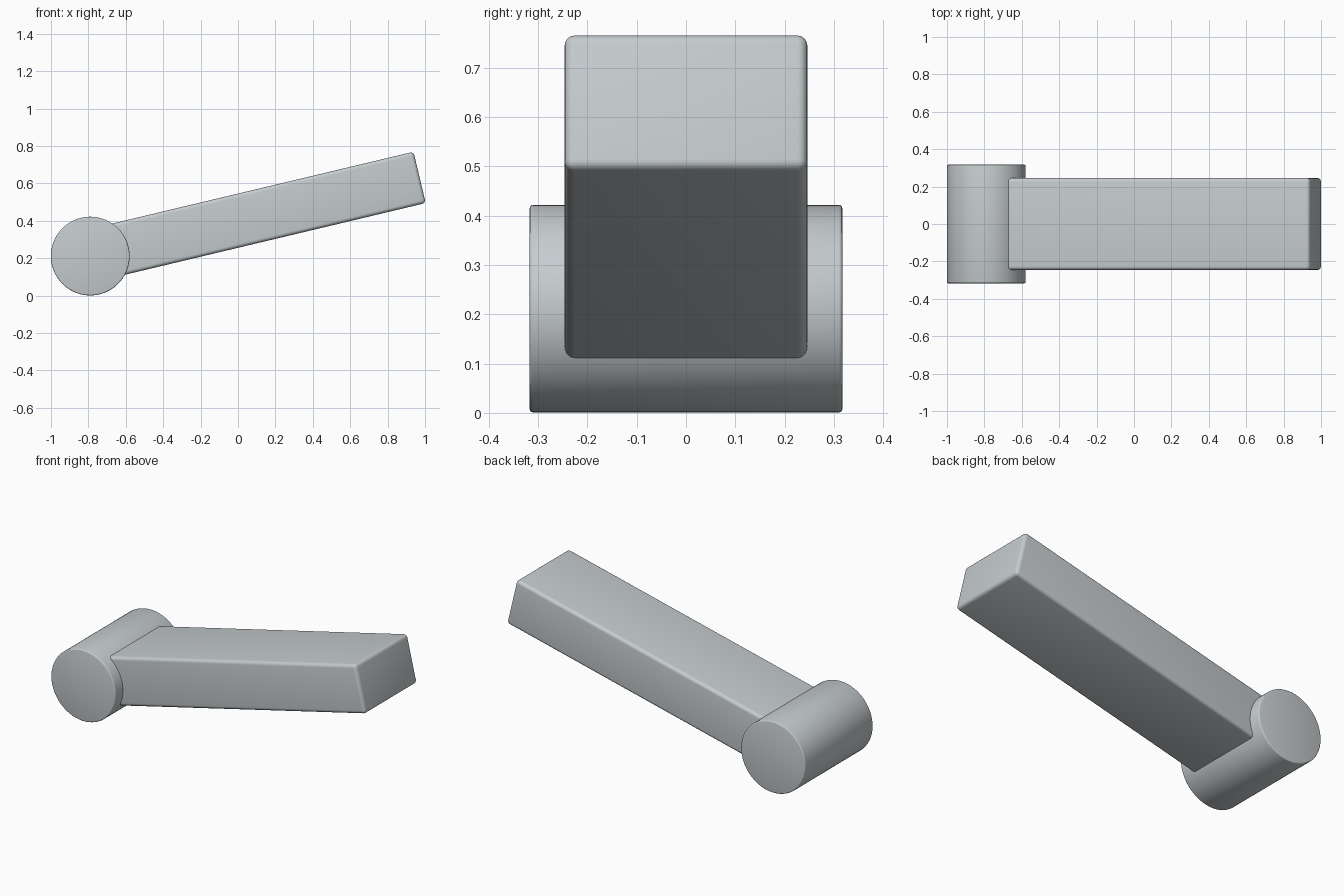
import bpy
import math
from mathutils import Vector

if "Cube" in bpy.data.objects:
    bpy.data.objects.remove(bpy.data.objects["Cube"])

TILT = math.radians(13.4)
RADIUS = 0.2105
AXIS = Vector((-0.79, 0, RADIUS + 0.001))

grey = bpy.data.materials.new("light_grey")
grey.diffuse_color = (0.56, 0.60, 0.62, 1)
grey.use_nodes = True
grey.node_tree.nodes["Principled BSDF"].inputs["Base Color"].default_value = grey.diffuse_color


def finish(obj, name, bevel, segments):
    """Name, colour, round the edges and smooth a part."""
    obj.name = name
    obj.data.materials.append(grey)
    bpy.ops.object.transform_apply(location=False, rotation=True, scale=True)
    mod = obj.modifiers.new("rounded_edges", 'BEVEL')
    mod.width = bevel
    mod.segments = segments
    mod.limit_method = 'ANGLE'
    mod.angle_limit = math.radians(40)
    bpy.ops.object.modifier_apply(modifier=mod.name)
    bpy.ops.object.shade_smooth_by_angle(angle=math.radians(35))


# pivot barrel lying along y
bpy.ops.mesh.primitive_cylinder_add(vertices=96, radius=RADIUS, depth=0.634,
                                    location=AXIS, rotation=(math.pi / 2, 0, 0))
finish(bpy.context.object, "pivot_barrel", 0.007, 3)

# tilted arm: starts inside the barrel, ends at the upper right
height, width = 0.282, 0.492
end = Vector((0.971, 0, 0.632))
direction = Vector((math.cos(TILT), 0, math.sin(TILT)))
length = (end - AXIS).dot(direction)
bpy.ops.mesh.primitive_cube_add(size=1, location=end - direction * length / 2,
                                rotation=(0, -TILT, 0))
arm = bpy.context.object
arm.scale = (length, width, height)
finish(arm, "tilted_arm", 0.02, 5)
